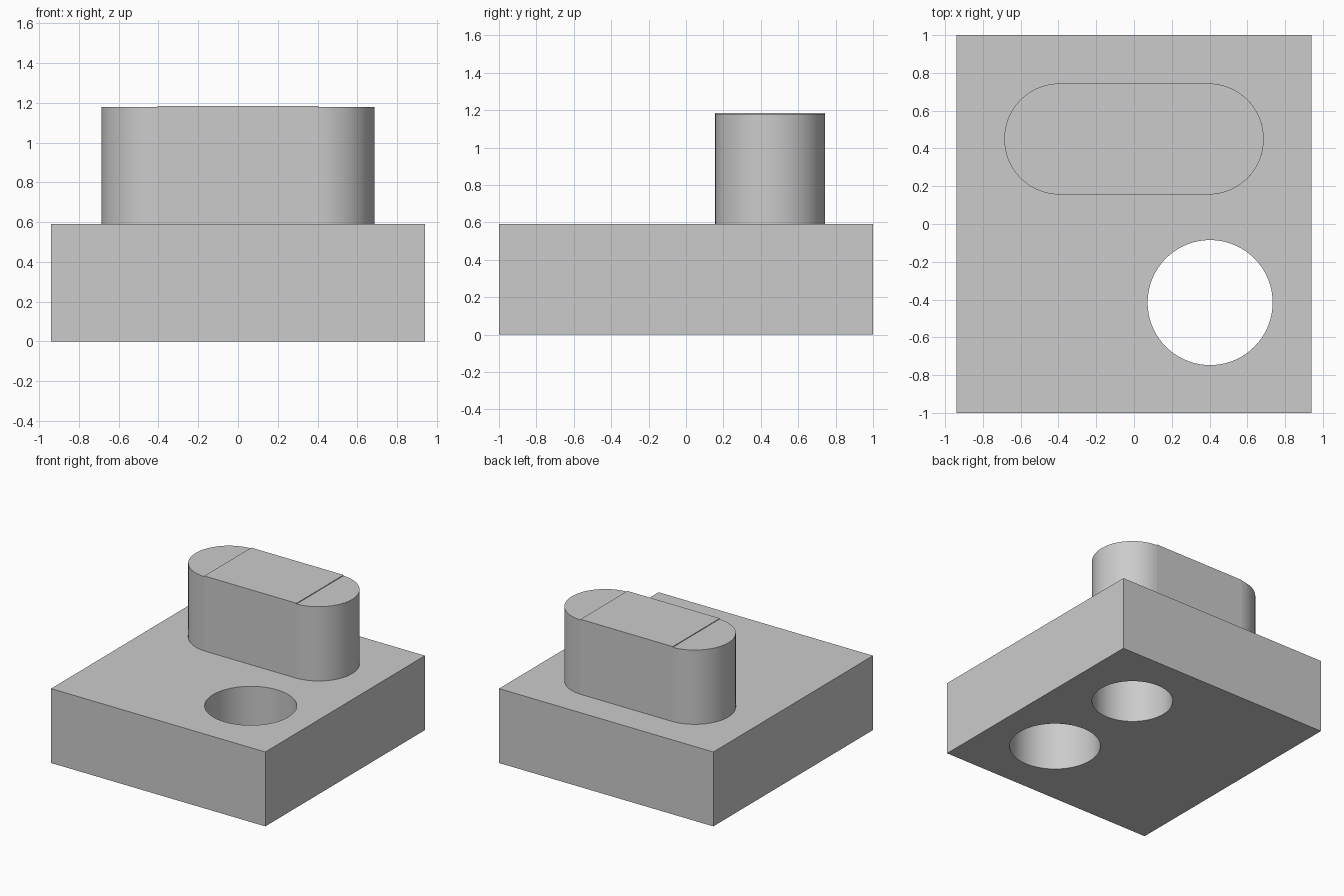
import bpy
import bmesh
import math

if "Cube" in bpy.data.objects:
    bpy.data.objects.remove(bpy.data.objects["Cube"], do_unlink=True)

PLATE_TOP = 0.59
SLOT_Y, RADIUS = 0.45, 0.294        # raised block centre line and end radius
SEAM, END_X = 0.405, 0.393          # block half length and end arc centre

grey = bpy.data.materials.new("plain_grey")
grey.use_nodes = True
colour = (0.6, 0.6, 0.6, 1)
grey.diffuse_color = colour
grey.node_tree.nodes["Principled BSDF"].inputs["Base Color"].default_value = colour


def prism(name, outline, z0, z1):
    """Extrude a closed outline upward from z0 to z1."""
    bm = bmesh.new()
    base = bm.faces.new([bm.verts.new((x, y, z0)) for x, y in outline])
    top = bmesh.ops.extrude_face_region(bm, geom=[base])["geom"]
    verts = [g for g in top if isinstance(g, bmesh.types.BMVert)]
    bmesh.ops.translate(bm, verts=verts, vec=(0, 0, z1 - z0))
    bmesh.ops.recalc_face_normals(bm, faces=bm.faces)
    mesh = bpy.data.meshes.new(name)
    bm.to_mesh(mesh)
    bm.free()
    mesh.materials.append(grey)
    obj = bpy.data.objects.new(name, mesh)
    bpy.context.collection.objects.link(obj)
    return obj


def rectangle(hx, y0, y1):
    return [(-hx, y0), (hx, y0), (hx, y1), (-hx, y1)]


def arc(x, y, r, start, end, steps):
    angles = [start + (end - start) * i / steps for i in range(steps + 1)]
    return [(x + r * math.cos(a), y + r * math.sin(a)) for a in angles]


def activate(obj):
    bpy.ops.object.select_all(action='DESELECT')
    obj.select_set(True)
    bpy.context.view_layer.objects.active = obj


def smooth(obj):
    activate(obj)
    bpy.ops.object.shade_smooth_by_angle(angle=math.radians(30))


# Base plate with an open round hole and one beneath the raised block
plate = prism("base_plate", rectangle(0.94, -1, 1), 0, PLATE_TOP)
for x, y, r in ((0.403, -0.416, 0.331), (END_X, SLOT_Y, RADIUS)):
    circle = arc(x, y, r, 0, math.tau, 72)[:-1]
    cutter = prism("hole_cutter", circle, -0.1, PLATE_TOP + 0.1)
    cutter.hide_render = True
    cut = plate.modifiers.new("round_hole", 'BOOLEAN')
    cut.operation = 'DIFFERENCE'
    cut.solver = 'EXACT'
    cut.object = cutter
    activate(plate)
    bpy.ops.object.modifier_apply(modifier=cut.name)
    bpy.data.objects.remove(cutter, do_unlink=True)
smooth(plate)

# Raised middle block, standing slightly above its ends
prism("middle_block", rectangle(SEAM, SLOT_Y - RADIUS, SLOT_Y + RADIUS),
      PLATE_TOP, 1.185)

# Rounded ends
spread = math.acos((SEAM - END_X) / RADIUS)
half_disc = arc(END_X, SLOT_Y, RADIUS, -spread, spread, 36)
for side, name in ((1, "left_rounded_end"), (-1, "right_rounded_end")):
    smooth(prism(name, [(side * x, y) for x, y in half_disc], PLATE_TOP, 1.179))
